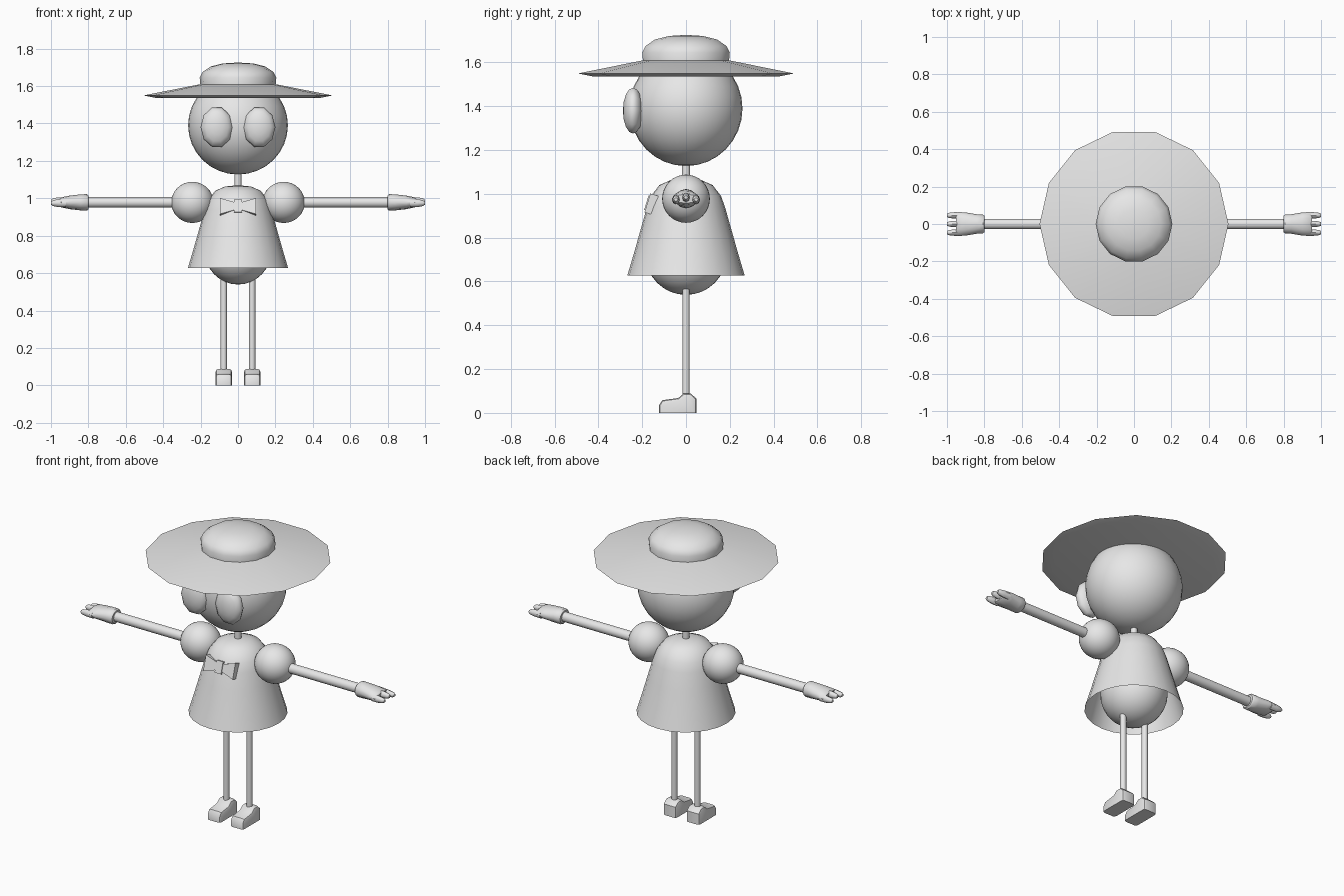
import bpy, bmesh, math
from mathutils import Matrix, Vector

if "Cube" in bpy.data.objects:
    bpy.data.objects.remove(bpy.data.objects["Cube"])

grey = bpy.data.materials.new("plain grey")
grey.diffuse_color = (0.8, 0.8, 0.8, 1)
grey.use_nodes = True
grey.node_tree.nodes["Principled BSDF"].inputs["Base Color"].default_value = grey.diffuse_color


def finish(name, bm, smooth=True, angle=35, closed=True):
    bmesh.ops.remove_doubles(bm, verts=bm.verts, dist=1e-5)
    bmesh.ops.recalc_face_normals(bm, faces=bm.faces)
    mesh = bpy.data.meshes.new(name)
    bm.to_mesh(mesh)
    bm.free()
    mesh.materials.append(grey)
    ob = bpy.data.objects.new(name, mesh)
    bpy.context.collection.objects.link(ob)
    if smooth:
        bpy.ops.object.select_all(action='DESELECT')
        ob.select_set(True)
        bpy.context.view_layer.objects.active = ob
        bpy.ops.object.shade_smooth_by_angle(angle=math.radians(angle))
    return ob


def loft(name, rings, sides=16, matrix=None, open_start=False, angle=35):
    """Elliptical rings (height, radius_x, radius_y) stacked along local z."""
    bm = bmesh.new()
    loops = []
    for h, rx, ry in rings:
        loops.append([bm.verts.new((rx * math.cos(2 * math.pi * i / sides),
                                    ry * math.sin(2 * math.pi * i / sides), h))
                      for i in range(sides)])
    for a, b in zip(loops, loops[1:]):
        for i in range(sides):
            j = (i + 1) % sides
            bm.faces.new((a[i], a[j], b[j], b[i]))
    if not open_start and rings[0][1] > 0:
        bm.faces.new(loops[0][::-1])
    if rings[-1][1] > 0:
        bm.faces.new(loops[-1])
    if matrix:
        bm.transform(matrix)
    return finish(name, bm, angle=angle)


def ball(name, center, radii, segs=32, rings=16, matrix=None):
    bm = bmesh.new()
    bmesh.ops.create_uvsphere(bm, u_segments=segs, v_segments=rings, radius=1)
    m = Matrix.Translation(center) @ Matrix.Diagonal((*radii, 1))
    bm.transform(m @ matrix if matrix else m)
    return finish(name, bm, angle=60)


def rnd(*profile):
    return [(z, r, r) for r, z in profile]


# Head and neck
ball("head", (0, 0, 1.39), (0.267, 0.258, 0.263))
loft("neck", rnd((0.019, 1.04), (0.019, 1.16)), 12)

# Hat: wide shallow brim and domed crown
loft("hat_brim", rnd((0, 1.537), (0.44, 1.537), (0.505, 1.55), (0.2, 1.61), (0, 1.61)), 14)
loft("hat_crown", rnd((0.2, 1.59), (0.205, 1.645), (0.19, 1.675), (0.145, 1.705),
                      (0.08, 1.721), (0, 1.726)), 14, angle=50)

# Dress shell, open at the hem, over a round body
loft("dress", rnd((0.268, 0.627), (0.236, 0.735), (0.205, 0.845), (0.178, 0.94),
                  (0.16, 0.99), (0.122, 1.04), (0.07, 1.063), (0, 1.07)),
     24, open_start=True, angle=60)
ball("body", (0, 0, 0.725), (0.18, 0.186, 0.186))

# Bow tie leaning with the dress front
bm = bmesh.new()
outline = [(-0.097, 0.045), (-0.02, 0.022), (-0.02, -0.022), (-0.097, -0.045)]
for s in (-1, 1):
    wing = bm.faces.new([bm.verts.new((s * x, -0.02, z)) for x, z in outline])
    ext = bmesh.ops.extrude_face_region(bm, geom=[wing], use_keep_orig=True)
    bmesh.ops.translate(bm, vec=(0, 0.04, 0),
                        verts=[v for v in ext["geom"] if isinstance(v, bmesh.types.BMVert)])
bmesh.ops.create_cube(bm, size=1, matrix=Matrix.Diagonal((0.042, 0.05, 0.07, 1)))
bm.transform(Matrix.Translation((0, -0.157, 0.953)) @ Matrix.Rotation(math.radians(-17), 4, 'X'))
finish("bow_tie", bm, smooth=False)

SHOE = [(-0.123, 0), (-0.123, 0.035), (-0.108, 0.058), (-0.035, 0.068), (-0.012, 0.088),
        (0.022, 0.088), (0.048, 0.065), (0.048, 0)]

for s, side in ((1, "left"), (-1, "right")):
    # Eyes: flattened ten-sided discs with poles facing forward
    ball(side + "_eye", (s * 0.113, -0.242, 1.38), (0.087, 0.046, 0.11), 10, 8,
         Matrix.Rotation(math.pi / 2, 4, 'X') @ Matrix.Rotation(math.pi / 10, 4, 'Z'))

    # Puffed sleeve, arm and hand, laid out along x
    ball(side + "_sleeve", (s * 0.244, 0, 0.978), (0.113, 0.109, 0.11))
    along = (Matrix.Translation((0, 0, 0.978)) @ Matrix.Diagonal((s, 1, 1, 1))
             @ Matrix.Rotation(math.pi / 2, 4, 'Y'))
    loft(side + "_arm", rnd((0.028, 0.28), (0.028, 0.82)), 16, along)
    loft(side + "_hand", [(0.8, 0.036, 0.044), (0.808, 0.044, 0.05), (0.84, 0.043, 0.052),
                          (0.9, 0.036, 0.062), (0.945, 0.027, 0.064), (0.952, 0.02, 0.056)],
         12, along, angle=45)
    for k, (y, dz) in enumerate(((-0.046, -0.004), (0, 0.006), (0.046, -0.004))):
        tip = Matrix.Translation((0, y, dz)) @ along
        loft(f"{side}_finger_{k + 1}", [(0.92, 0.022, 0.018), (0.96, 0.021, 0.017),
                                        (0.988, 0.016, 0.014), (1.0, 0.008, 0.009)], 8, tip, angle=50)

    # Leg and shoe
    x = s * 0.076
    loft(side + "_leg", rnd((0.017, 0.07), (0.017, 0.62)), 12, Matrix.Translation((x, 0, 0)))
    bm = bmesh.new()
    face = bm.faces.new([bm.verts.new((x - 0.043, y, z)) for y, z in SHOE])
    ext = bmesh.ops.extrude_face_region(bm, geom=[face], use_keep_orig=True)
    bmesh.ops.translate(bm, vec=(0.086, 0, 0),
                        verts=[v for v in ext["geom"] if isinstance(v, bmesh.types.BMVert)])
    bmesh.ops.recalc_face_normals(bm, faces=bm.faces)
    edges = [e for e in bm.edges if abs(e.verts[0].co.x - e.verts[1].co.x) < 1e-4
             and max(v.co.z for v in e.verts) > 0.01]
    bmesh.ops.bevel(bm, geom=edges, offset=0.014, segments=2, profile=0.5, affect='EDGES')
    finish(side + "_shoe", bm, angle=40)
